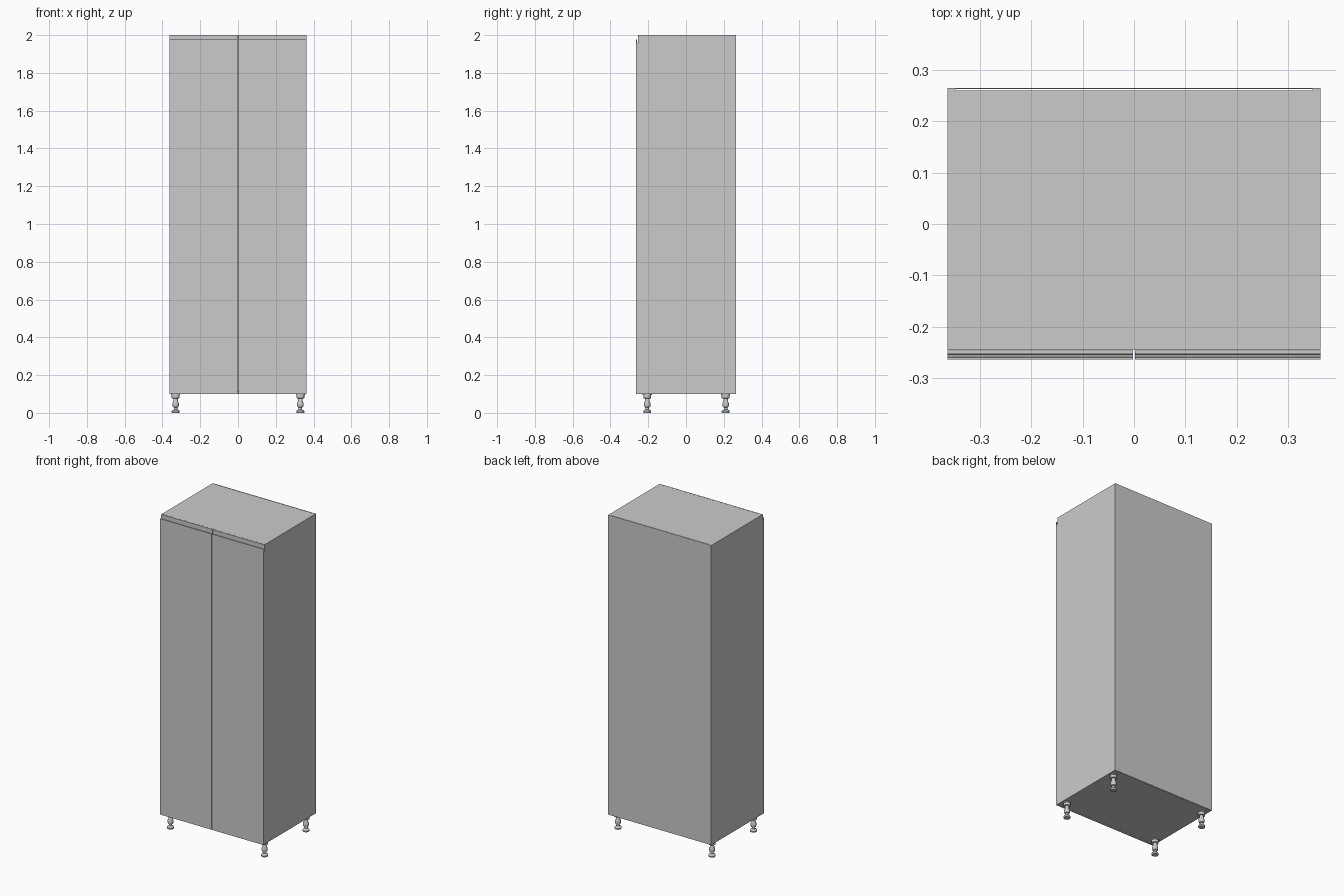
import bpy, bmesh, math

if "Cube" in bpy.data.objects:
    bpy.data.objects.remove(bpy.data.objects["Cube"])

W, T = 0.362, 0.015          # half width, panel thickness
Z0, Z1 = 0.10, 2.0           # carcass bottom and top
FRONT, BACK = -0.245, 0.262  # carcass depth limits


def finish(name, bm):
    bmesh.ops.recalc_face_normals(bm, faces=bm.faces[:])
    me = bpy.data.meshes.new(name)
    bm.to_mesh(me)
    bm.free()
    ob = bpy.data.objects.new(name, me)
    bpy.context.collection.objects.link(ob)
    return ob


def box(name, x0, x1, y0, y1, z0, z1):
    bm = bmesh.new()
    bmesh.ops.create_cube(bm, size=1)
    for v in bm.verts:
        v.co = ((x0 + x1) / 2 + v.co.x * (x1 - x0),
                (y0 + y1) / 2 + v.co.y * (y1 - y0),
                (z0 + z1) / 2 + v.co.z * (z1 - z0))
    return finish(name, bm)


def extrude_x(name, profile, x0, x1):
    bm = bmesh.new()
    face = bm.faces.new([bm.verts.new((x0, y, z)) for y, z in profile])
    ext = bmesh.ops.extrude_face_region(bm, geom=[face])
    verts = [g for g in ext["geom"] if isinstance(g, bmesh.types.BMVert)]
    bmesh.ops.translate(bm, verts=verts, vec=(x1 - x0, 0, 0))
    return finish(name, bm)


def lathe(name, profile, x, y, steps=24):
    bm = bmesh.new()
    vs = [bm.verts.new((r, 0, z)) for r, z in profile]
    es = [bm.edges.new(p) for p in zip(vs, vs[1:])]
    bmesh.ops.spin(bm, geom=vs + es, cent=(0, 0, 0), axis=(0, 0, 1),
                   angle=2 * math.pi, steps=steps, use_duplicate=False)
    bmesh.ops.remove_doubles(bm, verts=bm.verts[:], dist=1e-5)
    ob = finish(name, bm)
    ob.location = (x, y, 0)
    bpy.ops.object.select_all(action='DESELECT')
    ob.select_set(True)
    bpy.context.view_layer.objects.active = ob
    bpy.ops.object.shade_smooth_by_angle(angle=math.radians(35))
    return ob


# Carcass: sides, top, bottom and a thin back with a narrow slot in front of it
box("left_side", -W, -W + T, FRONT, BACK, Z0, Z1)
box("right_side", W - T, W, FRONT, BACK, Z0, Z1)
box("top_panel", -W + T, W - T, FRONT, 0.259, Z1 - T, Z1)
box("bottom_panel", -W + T, W - T, FRONT, 0.259, Z0, Z0 + T)
box("back_panel", -W, W, BACK, 0.264, Z0, Z1)

# Doors: full-width finger groove behind a lower front lip
door = [(-0.2455, Z0), (-0.2635, Z0), (-0.2635, 1.976), (-0.2595, 1.976),
        (-0.2595, 1.958), (-0.2580, 1.955), (-0.2545, 1.955),
        (-0.2530, 1.958), (-0.2530, Z1), (-0.2455, Z1)]
extrude_x("left_door", door, -W, -0.0015)
extrude_x("right_door", door, 0.0015, W)

# Adjustable feet
foot = [(0, 0), (0.019, 0), (0.021, 0.003), (0.021, 0.009), (0.017, 0.014),
        (0.009, 0.018), (0.009, 0.028), (0.015, 0.031), (0.017, 0.040),
        (0.017, 0.052), (0.013, 0.060), (0.012, 0.076), (0.021, 0.078),
        (0.021, 0.094), (0.024, 0.095), (0.024, 0.1), (0, 0.1)]
for side, x in (("left", -0.33), ("right", 0.33)):
    for end, y in (("front", -0.205), ("back", 0.21)):
        lathe(f"{end}_{side}_foot", foot, x, y)
